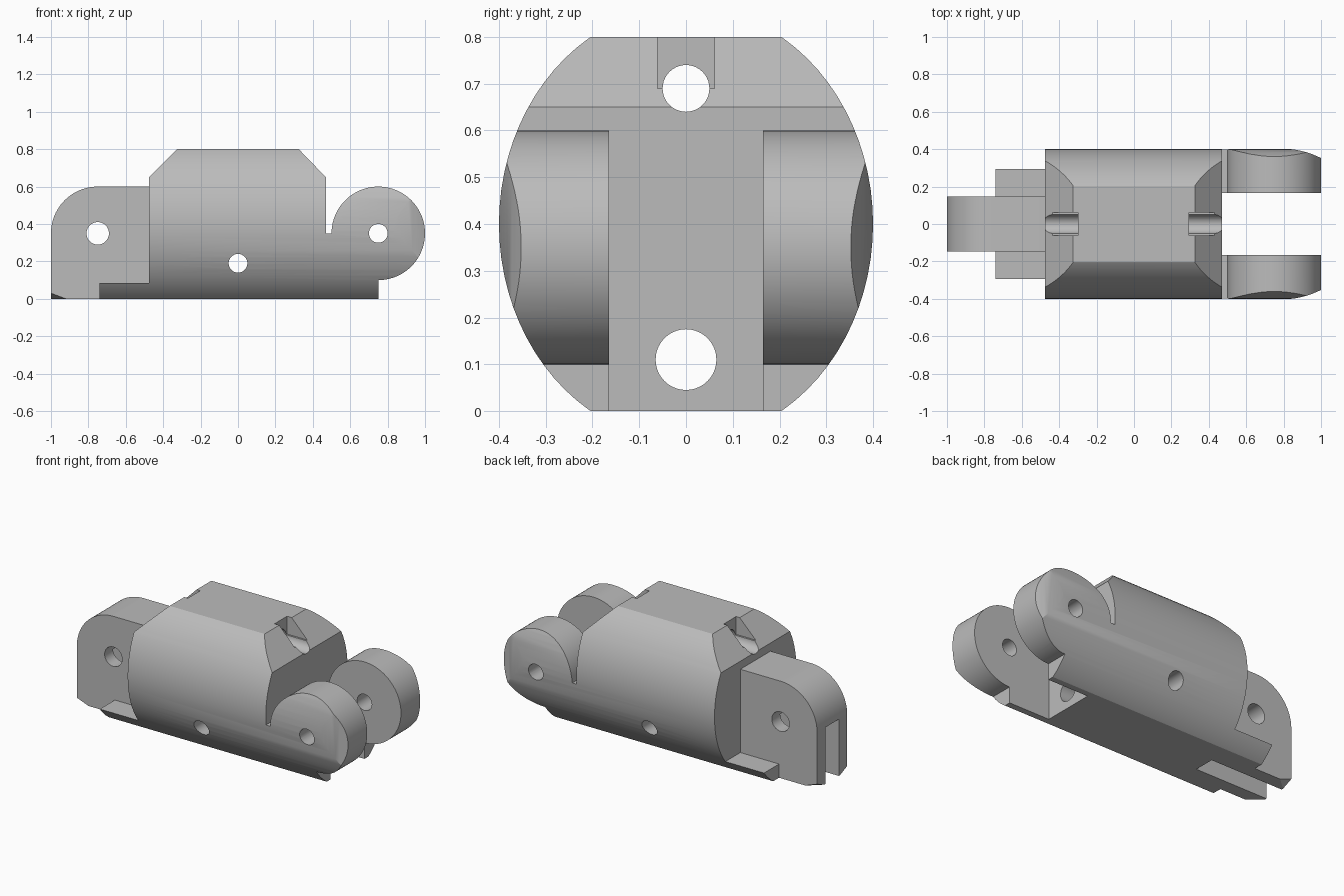
import bpy, bmesh, math
from mathutils import Vector

cube = bpy.data.objects.get("Cube")
if cube:
    bpy.data.objects.remove(cube, do_unlink=True)

grey = bpy.data.materials.new("plain grey")
grey.use_nodes = True
colour = (0.5, 0.5, 0.5, 1)
grey.diffuse_color = colour
grey.node_tree.nodes["Principled BSDF"].inputs["Base Color"].default_value = colour

PLACE = {
    "X": lambda p, d: (d, p[0], p[1]),
    "Y": lambda p, d: (p[0], d, p[1]),
    "Z": lambda p, d: (p[0], p[1], d),
}


def arc(cx, cy, rx, ry, start, end, steps):
    angles = [math.radians(start + (end - start) * i / steps) for i in range(steps + 1)]
    return [(cx + rx * math.cos(a), cy + ry * math.sin(a)) for a in angles]


def prism(name, points, axis, lo, hi):
    """Extrude a flat outline along an axis."""
    bm = bmesh.new()
    face = bm.faces.new([bm.verts.new(PLACE[axis](p, lo)) for p in points])
    grown = bmesh.ops.extrude_face_region(bm, geom=[face])["geom"]
    shift = Vector(PLACE[axis]((0, 0), hi - lo))
    bmesh.ops.translate(bm, vec=shift, verts=[g for g in grown if isinstance(g, bmesh.types.BMVert)])
    bmesh.ops.recalc_face_normals(bm, faces=bm.faces)
    mesh = bpy.data.meshes.new(name)
    bm.to_mesh(mesh)
    bm.free()
    mesh.materials.append(grey)
    ob = bpy.data.objects.new(name, mesh)
    bpy.context.collection.objects.link(ob)
    return ob


def box(name, x, y, z):
    return prism(name, [(x[0], y[0]), (x[1], y[0]), (x[1], y[1]), (x[0], y[1])], "Z", *z)


def rod(name, axis, u, v, r, lo, hi):
    return prism(name, arc(u, v, r, r, 0, 360, 40)[:-1], axis, lo, hi)


def combine(target, tool, operation):
    mod = target.modifiers.new("combine", "BOOLEAN")
    mod.operation, mod.solver, mod.object = operation, "EXACT", tool
    bpy.context.view_layer.objects.active = target
    bpy.ops.object.modifier_apply(modifier=mod.name)
    bpy.data.objects.remove(tool, do_unlink=True)


# Oval barrel trimmed to the side outline: body, rear flange and round fork ends
segment = prism("finger_segment", arc(0, 0.4, 0.4, 0.465, 0, 360, 80)[:-1], "X", -0.9, 1.1)
outline = [(-0.74, 0), (0.75, 0)] + arc(0.75, 0.35, 0.25, 0.25, -90, 180, 60)
outline += [(0.47, 0.35), (0.47, 0.65), (0.325, 0.8), (-0.325, 0.8),
            (-0.475, 0.65), (-0.475, 0.085), (-0.74, 0.085)]
combine(segment, prism("side_outline", outline, "Y", -0.6, 0.6), "INTERSECT")

# Fork tips curve inward
tip = [(0.8 + 0.22 * i / 10, 0.402 - 0.06 * (i / 10) ** 2) for i in range(11)]
half = [(-0.95, 0.55), (0.79, 0.55)] + tip
plan = half + [(x, -y) for x, y in reversed(half)]
combine(segment, prism("plan_outline", plan, "Z", -0.3, 1.2), "INTERSECT")

# Gap between the fork arms
combine(segment, box("fork_gap", (0.47, 1.2), (-0.165, 0.165), (-0.2, 0.64)), "DIFFERENCE")

# Hinge tongue with clipped lower corners
tongue = prism("hinge_tongue", [(-1, 0), (-0.4, 0), (-0.4, 0.6)] + arc(-0.75, 0.35, 0.25, 0.25, 90, 180, 24),
               "Y", -0.147, 0.147)
bm = bmesh.new()
bm.from_mesh(tongue.data)
for side in (-1, 1):
    corner = Vector((-1, 0.147 * side, 0.03))
    normal = Vector((-1 / 0.08, side / 0.07, -1 / 0.03))
    cut = bmesh.ops.bisect_plane(bm, geom=bm.verts[:] + bm.edges[:] + bm.faces[:], plane_co=corner,
                                 plane_no=normal.normalized(), clear_outer=True, dist=1e-5)
    bmesh.ops.holes_fill(bm, edges=[e for e in bm.edges if e.is_boundary], sides=0)
bmesh.ops.recalc_face_normals(bm, faces=bm.faces)
bm.to_mesh(tongue.data)
bm.free()
combine(segment, tongue, "UNION")

# Slot in the tongue, open below and at the end
combine(segment, box("tongue_slot", (-1.2, -0.5), (-0.065, 0.065), (-0.2, 0.35)), "DIFFERENCE")

# Hinge pin holes and the cross hole
for x, z, r in ((-0.75, 0.35, 0.06), (0.75, 0.35, 0.05), (0, 0.19, 0.05)):
    combine(segment, rod("pin_hole", "Y", x, z, r, -0.7, 0.7), "DIFFERENCE")

# Cord channels along the length
combine(segment, rod("lower_channel", "X", 0, 0.11, 0.065, -1.3, 1.3), "DIFFERENCE")
combine(segment, rod("upper_channel", "X", 0, 0.69, 0.05, -1.3, 1.3), "DIFFERENCE")

# Open pockets over the ends of the upper channel
for lo, hi in ((-0.7, -0.3), (0.293, 0.7)):
    combine(segment, box("channel_pocket", (lo, hi), (-0.061, 0.061), (0.69, 1)), "DIFFERENCE")

# Smooth curves, sharp edges
bpy.ops.object.select_all(action="DESELECT")
segment.select_set(True)
bpy.context.view_layer.objects.active = segment
bpy.ops.object.shade_smooth_by_angle(angle=math.radians(25))
